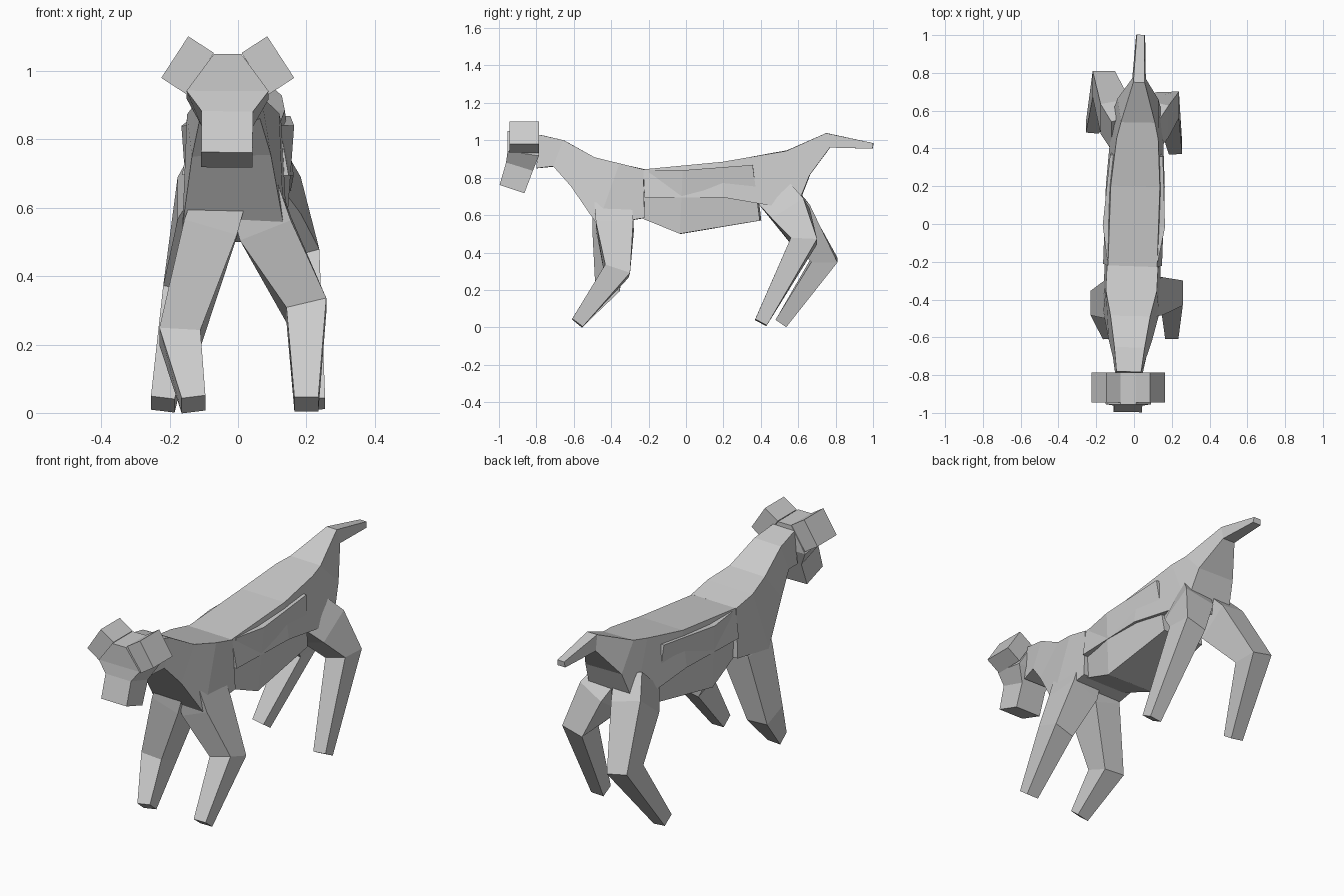
import bpy
import bmesh
from math import copysign
from mathutils import Vector

cube = bpy.data.objects.get("Cube")
if cube:
    bpy.data.objects.remove(cube, do_unlink=True)

grey = bpy.data.materials.new("plain grey")
grey.use_nodes = True
grey.diffuse_color = (0.6, 0.6, 0.6, 1)
grey.node_tree.nodes["Principled BSDF"].inputs["Base Color"].default_value = grey.diffuse_color


def tangent(path, i):
    """Average direction of the path segments that meet at point i."""
    total = Vector()
    for a, b in zip(path, path[1:]):
        if path[i] in (a, b):
            total += (b - a).normalized()
    return total.normalized()


def tube(name, path, widths, depths, flare=1):
    """Four-sided tube along a path; flare scales the width of its lower side."""
    bm = bmesh.new()
    loops = []
    for i, (centre, width, depth) in enumerate(zip(path, widths, depths)):
        along = tangent(path, i)
        rise = Vector((1, 0, 0)).cross(along).normalized() * depth / 2
        side = along.cross(rise).normalized() * width / 2
        corners = (rise - side, rise + side, side * flare - rise, -side * flare - rise)
        loops.append([bm.verts.new(centre + corner) for corner in corners])
    for a, b in zip(loops, loops[1:]):
        for i in range(len(a)):
            bm.faces.new((a[i - 1], a[i], b[i], b[i - 1]))
    bm.faces.new(loops[0])
    bm.faces.new(reversed(loops[-1]))
    bmesh.ops.recalc_face_normals(bm, faces=bm.faces)
    mesh = bpy.data.meshes.new(name)
    bm.to_mesh(mesh)
    bm.free()
    mesh.materials.append(grey)
    bpy.context.collection.objects.link(bpy.data.objects.new(name, mesh))


def trunk(name, sections, flare=1):
    """Body part from (y, z, width, depth) sections on the slightly skewed spine."""
    path = [Vector((y * 0.035, y, z)) for y, z, width, depth in sections]
    widths = [section[2] for section in sections]
    depths = [section[3] for section in sections]
    tube(name, path, widths, depths, flare)


def leg(name, joint, knee, foot):
    """Tapering leg whose root is buried halfway up into the body."""
    joint, knee, foot = Vector(joint), Vector(knee), Vector(foot)
    root = joint.lerp(Vector((0, copysign(0.4, joint.y), 0.8)), 0.5)
    tube(name, [root, joint, knee, foot], (0.15, 0.16, 0.12, 0.07), (0.2, 0.2, 0.14, 0.07))


# Neck and chest, from the head down to the shoulders
trunk("neck_and_chest", [
    (-0.79, 0.94, 0.13, 0.18),
    (-0.68, 0.93, 0.16, 0.15),
    (-0.55, 0.83, 0.21, 0.2),
    (-0.41, 0.71, 0.27, 0.35),
    (-0.22, 0.715, 0.27, 0.26),
], flare=1.1)

# Barrel of the torso, its upper rear edges stand proud of the hips
trunk("torso", [
    (-0.22, 0.715, 0.27, 0.26),
    (-0.02, 0.67, 0.33, 0.34),
    (0.38, 0.72, 0.28, 0.3),
], flare=0.85)

# Back, hips and tail in one run
trunk("hips_and_tail", [
    (-0.22, 0.77, 0.26, 0.15),
    (0.2, 0.79, 0.26, 0.19),
    (0.52, 0.78, 0.22, 0.33),
    (0.6, 0.88, 0.18, 0.18),
    (0.76, 1, 0.06, 0.08),
    (1, 0.97, 0.04, 0.03),
], flare=1.2)

# Head block running down into the square muzzle
trunk("head_and_muzzle", [
    (-0.87, 1.05, 0.08, 0.17),
    (-0.87, 0.93, 0.24, 0.17),
    (-0.89, 0.86, 0.15, 0.15),
    (-0.93, 0.74, 0.15, 0.14),
])

# Square ears, mirrored about the head
for name, sign in (("left_ear", 1), ("right_ear", -1)):
    middle = Vector((-0.03, -0.865, 0.94))
    path = [middle + Vector((sign * reach, 0, reach * 0.65)) for reach in (0.08, 0.155)]
    tube(name, path, (0.145, 0.145), (0.16, 0.16))

# Legs, each caught at a different point of the stride
leg("front_left_leg", (0.08, -0.38, 0.54), (0.2, -0.37, 0.3), (0.2, -0.58, 0.025))
leg("front_right_leg", (-0.08, -0.4, 0.54), (-0.17, -0.42, 0.22), (-0.13, -0.58, 0.025))
leg("back_left_leg", (0.11, 0.56, 0.61), (0.18, 0.63, 0.46), (0.22, 0.4, 0.025))
leg("back_right_leg", (-0.1, 0.57, 0.61), (-0.16, 0.74, 0.36), (-0.22, 0.51, 0.025))
